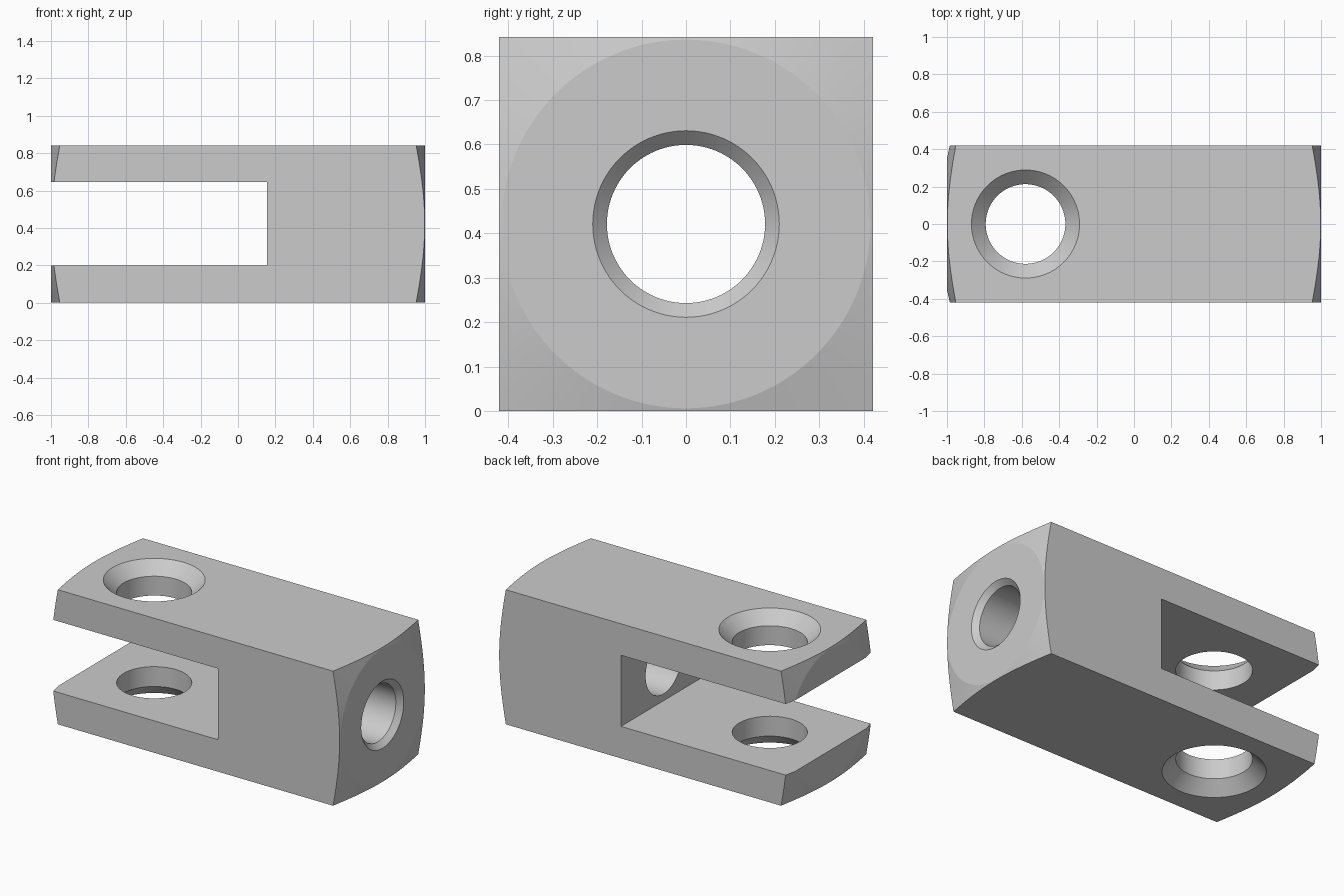
import bpy, bmesh, math
from mathutils import Matrix, Vector

default = bpy.data.objects.get("Cube")
if default:
    bpy.data.objects.remove(default, do_unlink=True)

SIDE = 0.842          # square section of the bar
MID = SIDE / 2
PIN_X = -0.58         # centre of the cross pin hole

steel = bpy.data.materials.new("steel_grey")
steel.use_nodes = True
colour = (0.6, 0.6, 0.6, 1)
steel.diffuse_color = colour
bsdf = next(n for n in steel.node_tree.nodes if n.type == 'BSDF_PRINCIPLED')
bsdf.inputs["Base Color"].default_value = colour


def finish(name, bm):
    bmesh.ops.recalc_face_normals(bm, faces=bm.faces)
    mesh = bpy.data.meshes.new(name)
    bm.to_mesh(mesh)
    bm.free()
    mesh.materials.append(steel)
    obj = bpy.data.objects.new(name, mesh)
    bpy.context.collection.objects.link(obj)
    return obj


def box(name, low, high):
    low, high = Vector(low), Vector(high)
    bm = bmesh.new()
    bmesh.ops.create_cube(bm, size=1, matrix=Matrix.Translation((low + high) / 2)
                          @ Matrix.Diagonal((high - low).to_4d()))
    return finish(name, bm)


def turned(name, profile, place, sides=96):
    """Solid of revolution about local z from (radius, height) pairs."""
    bm = bmesh.new()
    rings = [[bm.verts.new((r * math.cos(math.tau * i / sides),
                            r * math.sin(math.tau * i / sides), h))
              for i in range(sides)] for r, h in profile]
    for a, b in zip(rings, rings[1:]):
        for i in range(sides):
            j = (i + 1) % sides
            bm.faces.new((a[i], a[j], b[j], b[i]))
    bm.faces.new(rings[0])
    bm.faces.new(rings[-1])
    bm.transform(place)
    return finish(name, bm)


def combine(target, tool, operation):
    mod = target.modifiers.new(tool.name, 'BOOLEAN')
    mod.operation = operation
    mod.solver = 'EXACT'
    mod.object = tool
    bpy.context.view_layer.objects.active = target
    bpy.ops.object.modifier_apply(modifier=mod.name)
    bpy.data.objects.remove(tool, do_unlink=True)


along_x = Matrix.Translation((0, 0, MID)) @ Matrix.Rotation(math.pi / 2, 4, 'Y')

# Square bar with turned, chamfered ends
fork = box("clevis_fork", (-1.1, -MID, 0), (1.1, MID, SIDE))
ends = turned("turned_ends", [(0.415, -1), (0.7, -0.925), (0.7, 0.925), (0.415, 1)],
              along_x, 128)
combine(fork, ends, 'INTERSECT')

# Slot between the two arms
combine(fork, box("slot_cutter", (-1.5, -1, 0.2), (0.155, 1, 0.645)), 'DIFFERENCE')

# Pin hole through both arms, countersunk on the outside
r, sink, over = 0.213, 0.076, 0.05
half = [(r, MID - sink), (r + sink + over, MID + over)]
pin = [(rad, -h) for rad, h in reversed(half)] + half
combine(fork, turned("pin_hole_cutter", pin, Matrix.Translation((PIN_X, 0, MID))),
        'DIFFERENCE')

# Rod hole from the end face into the slot, with a small lead-in chamfer
r, sink = 0.178, 0.032
rod = [(r, 0), (r, 1 - sink), (r + sink + over, 1 + over)]
combine(fork, turned("rod_hole_cutter", rod, along_x), 'DIFFERENCE')

# One material, smooth bores with crisp edges
fork.data.materials.clear()
fork.data.materials.append(steel)
for face in fork.data.polygons:
    face.material_index = 0
bpy.ops.object.select_all(action='DESELECT')
fork.select_set(True)
bpy.context.view_layer.objects.active = fork
bpy.ops.object.shade_smooth_by_angle(angle=math.radians(10))
